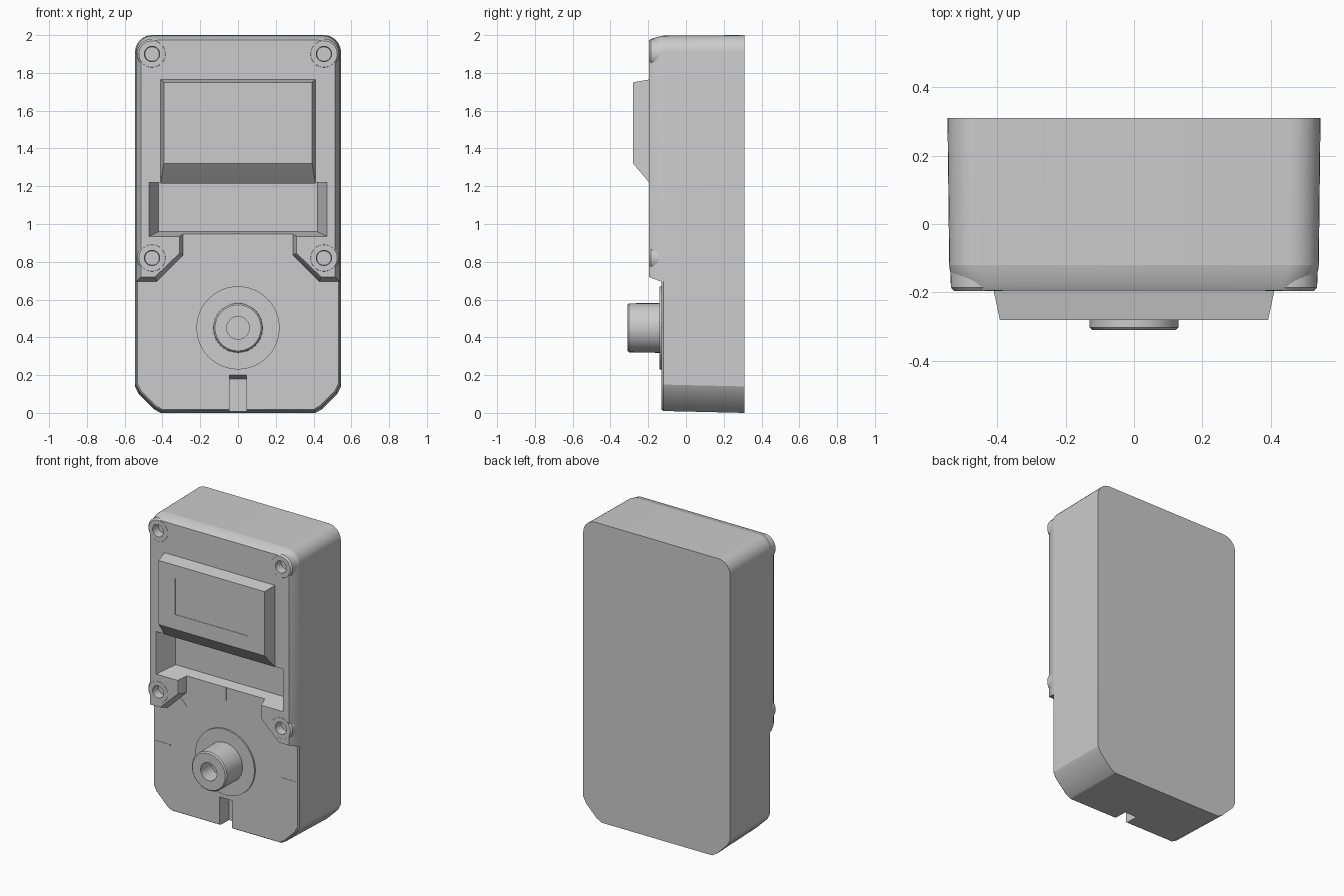
import bpy, bmesh
from math import sin, cos, pi, radians

cube = bpy.data.objects.get("Cube")
if cube:
    bpy.data.objects.remove(cube, do_unlink=True)

grey = bpy.data.materials.new("light grey plastic")
grey.use_nodes = True
colour = (0.6, 0.6, 0.6, 1)
grey.diffuse_color = colour
grey.node_tree.nodes["Principled BSDF"].inputs["Base Color"].default_value = colour


def loft(name, rings):
    """Skin a list of (y, [(x, z), ...]) outlines and cap both ends."""
    bm = bmesh.new()
    loops = [[bm.verts.new((x, y, z)) for x, z in pts] for y, pts in rings]
    n = len(loops[0])
    for a, b in zip(loops, loops[1:]):
        for i in range(n):
            j = (i + 1) % n
            bm.faces.new((a[i], a[j], b[j], b[i]))
    bm.faces.new(loops[0])
    bm.faces.new(loops[-1])
    bmesh.ops.recalc_face_normals(bm, faces=bm.faces)
    mesh = bpy.data.meshes.new(name)
    bm.to_mesh(mesh)
    bm.free()
    mesh.materials.append(grey)
    obj = bpy.data.objects.new(name, mesh)
    bpy.context.collection.objects.link(obj)
    return obj


def circle(cx, cz, r, n=32):
    return [(cx + r * cos(2 * pi * i / n), cz + r * sin(2 * pi * i / n)) for i in range(n)]


def rect(w, z0, z1):
    return [(w, z0), (w, z1), (-w, z1), (-w, z0)]


def mirrored(half):
    """Close a right-hand half outline with its mirror image."""
    return half + [(-x, z) for x, z in reversed(half)]


def top_corner(w, top, r, n=8):
    return [(w - r + r * cos(pi / 2 * i / n), top - r + r * sin(pi / 2 * i / n))
            for i in range(n + 1)]


def body_outline(w, low, top):
    foot = [(w - .135, low), (w - .10, low + .02), (w - .02, low + .10), (w, low + .14)]
    return mirrored(foot + top_corner(w, top, .09))


def plate_outline(w, top, low, inset):
    tab = [(.29 + inset, 1.0), (.29 + inset, .835 + inset / 2),
           (.43 + inset / 2, low), (w, low)]
    return mirrored(tab + top_corner(w, top, .09))


def cut(obj, cutters):
    for c in cutters:
        mod = obj.modifiers.new("cut", 'BOOLEAN')
        mod.operation = 'DIFFERENCE'
        mod.solver = 'EXACT'
        mod.object = c
    graph = bpy.context.evaluated_depsgraph_get()
    mesh = bpy.data.meshes.new_from_object(obj.evaluated_get(graph))
    obj.modifiers.clear()
    obj.data = mesh


# Case and raised upper plate with two screw tabs
body = loft("case_body", [(.31, body_outline(.545, 0, 2.0)),
                          (-.12, body_outline(.54, .01, 1.997)),
                          (-.13, body_outline(.533, .017, 1.99))])
plate = loft("upper_plate", [(-.12, plate_outline(.54, 1.997, .695, 0)),
                             (-.135, plate_outline(.538, 1.994, .697, 0)),
                             (-.18, plate_outline(.522, 1.982, .713, .015)),
                             (-.195, plate_outline(.514, 1.973, .72, .02))])

# Screw bosses
screws = [(sx * .455, z) for sx in (-1, 1) for z in (.82, 1.9)]
bosses = [loft("screw_boss", [(-.11, circle(x, z, .083)), (-.185, circle(x, z, .08)),
                              (-.196, circle(x, z, .07))]) for x, z in screws]

# Display housing
housing = loft("display_housing", [(-.19, rect(.411, 1.215, 1.766)),
                                   (-.195, rect(.41, 1.22, 1.765)),
                                   (-.28, rect(.392, 1.32, 1.75))])

# Cutters: slot, cable notch, display window, screw holes
slot = loft("slot_cutter", [(-.21, rect(.476, .932, 1.22)), (-.06, rect(.42, .96, 1.22))])
notch = loft("notch_cutter", [(-.15, rect(.045, -.1, .205)), (-.03, rect(.045, -.1, .18))])
window = loft("window_cutter", [(-.3, rect(.27, 1.42, 1.66)), (-.277, rect(.27, 1.42, 1.66))])
holes = [loft("hole_cutter", [(-.22, circle(x, z, .042, 24)), (-.14, circle(x, z, .038, 24))])
         for x, z in screws]
cut(body, [slot, notch])
cut(plate, [slot] + holes)
for boss, hole in zip(bosses, holes):
    cut(boss, [hole])
cut(housing, [window])
for c in [slot, notch, window] + holes:
    bpy.data.objects.remove(c, do_unlink=True)

# Dial disc and hollow knob
kz = .45
loft("dial_disc", [(y, circle(0, kz, r, 48)) for y, r in ((-.12, .22), (-.14, .22))])
loft("knob", [(y, circle(0, kz, r)) for y, r in
              ((-.13, .132), (-.302, .13), (-.31, .122), (-.31, .06), (-.2, .06))])

# Dial tick marks
for deg in range(0, 181, 45):
    a = radians(deg)
    r1 = .5 if deg % 90 or deg == 90 else .53
    pts = [(r * cos(a) - s * sin(a), kz + r * sin(a) + s * cos(a))
           for r, s in ((.41, -.004), (r1, -.004), (r1, .004), (.41, .004))]
    loft("dial_tick", [(-.128, pts), (-.132, pts)])

# Smooth curved sides, keep edges sharp
for obj in bpy.context.collection.objects:
    if obj.type == 'MESH' and grey.name in obj.data.materials:
        obj.data.shade_smooth()
        obj.data.set_sharp_from_angle(angle=radians(25))
